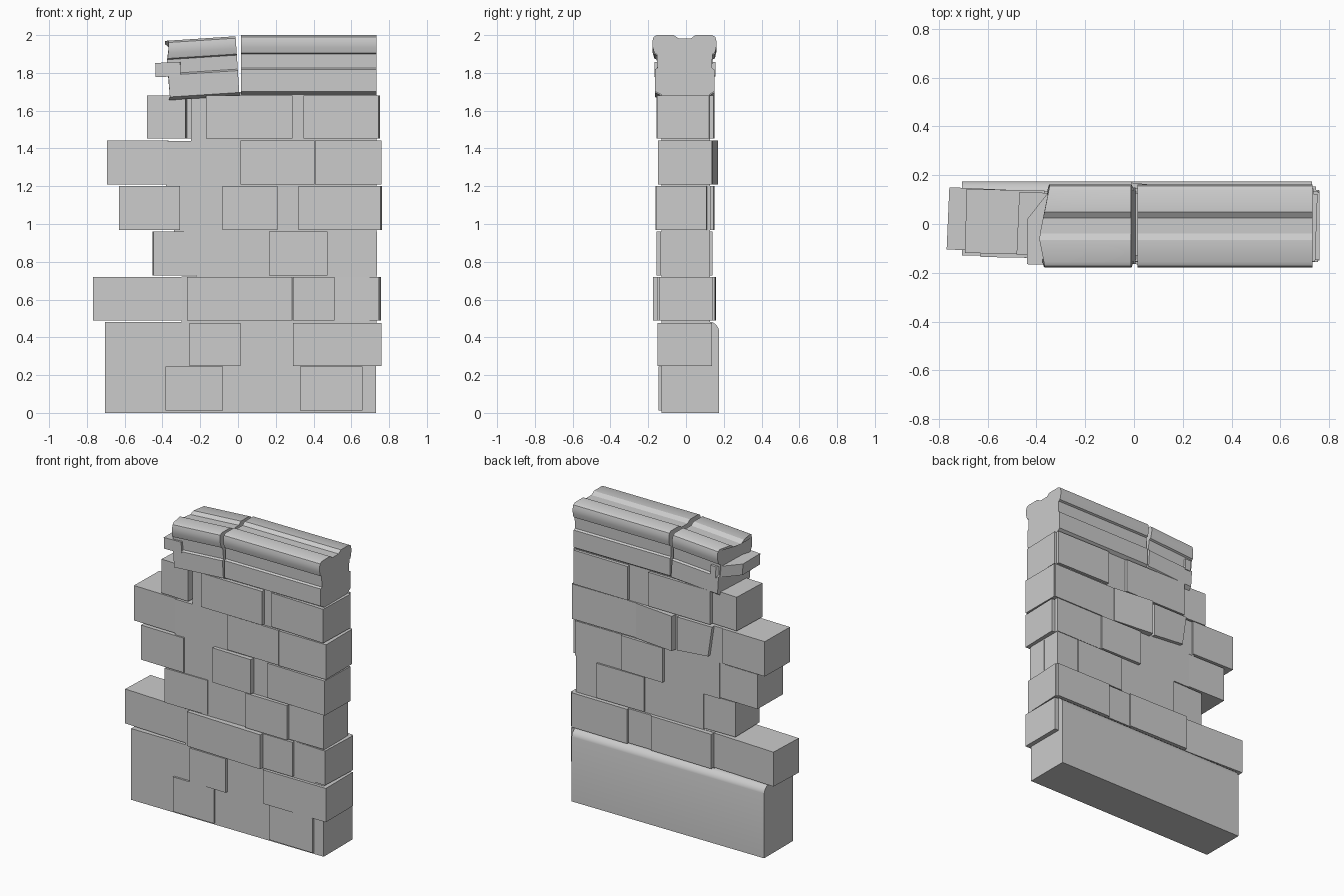
import bpy, bmesh, math
from mathutils import Matrix, Vector

if "Cube" in bpy.data.objects:
    bpy.data.objects.remove(bpy.data.objects["Cube"])


def prism(name, pts, a, b, axis, fix=None):
    """Extrude a 2D outline from a to b along the given axis."""
    place = {'X': lambda p, t: (t, p[0], p[1]),
             'Y': lambda p, t: (p[0], t, p[1]),
             'Z': lambda p, t: (p[0], p[1], t)}[axis]
    bm = bmesh.new()
    lo = [bm.verts.new(place(p, a)) for p in pts]
    hi = [bm.verts.new(place(p, b)) for p in pts]
    n = len(pts)
    bm.faces.new(lo)
    bm.faces.new(hi[::-1])
    for i in range(n):
        j = (i + 1) % n
        bm.faces.new((lo[i], hi[i], hi[j], lo[j]))
    if fix:
        for v in lo:
            fix(v)
    bmesh.ops.recalc_face_normals(bm, faces=bm.faces)
    me = bpy.data.meshes.new(name)
    bm.to_mesh(me)
    bm.free()
    ob = bpy.data.objects.new(name, me)
    bpy.context.collection.objects.link(ob)
    return ob


def turn(ob, centre, rz=0, ry=0):
    c = Vector(centre)
    rot = Matrix.Rotation(math.radians(rz), 4, 'Z') @ Matrix.Rotation(math.radians(ry), 4, 'Y')
    ob.data.transform(Matrix.Translation(c) @ rot @ Matrix.Translation(-c))


def smooth(ob):
    bpy.ops.object.select_all(action='DESELECT')
    ob.select_set(True)
    bpy.context.view_layer.objects.active = ob
    bpy.ops.object.shade_smooth_by_angle(angle=math.radians(32))


# Brick courses: bottom and top heights
ROWS = {1: (.012, .245), 2: (.248, .476), 3: (.488, .72), 4: (.727, .96),
        5: (.967, 1.2), 6: (1.208, 1.443), 7: (1.452, 1.68)}


def brick(name, row, x0, x1, y0, y1, rz=0, ry=0):
    z0, z1 = ROWS[row]
    ob = prism(name, [(x0, y0), (x1, y0), (x1, y1), (x0, y1)], z0, z1, 'Z')
    turn(ob, ((x0 + x1) / 2, (y0 + y1) / 2, (z0 + z1) / 2), rz, ry)


# Plinth with a rounded upper back edge
smooth(prism("plinth", [(-.13, 0), (.175, 0), (.175, .435), (.172, .448), (.163, .462),
                        (.15, .474), (.14, .48), (-.13, .48)], -.705, .73, 'X'))

# Broken wall core, stepped at the left
prism("wall_core", [(-.3, .47), (.732, .47), (.732, 1.7), (-.25, 1.7), (-.25, 1.44),
                    (-.38, 1.44), (-.38, 1.2), (-.34, 1.2), (-.34, .96), (-.22, .96),
                    (-.22, .722), (-.3, .722)], -.13, .128, 'Y')

# Bricks on the broken left edge, full wall depth
for row, x0, x1, y0, y1, rz in [
        (3, -.763, -.27, -.115, .14, -2.5), (4, -.45, -.135, -.138, .12, .6),
        (5, -.627, -.305, -.138, .128, -1), (6, -.69, -.37, -.122, .14, -1.2),
        (7, -.476, -.272, -.13, .128, -2.5)]:
    brick(f"left_brick_{row}", row, x0, x1, y0, y1, rz)

# Bricks wrapping the right end
for row, x0, x1, y0, y1, rz in [
        (2, .29, .76, -.15, .138, 0), (3, .51, .752, -.135, .145, -2.5),
        (5, .325, .758, -.15, .115, -1.5), (6, .408, .76, -.148, .13, 0),
        (7, .352, .748, -.148, .13, -2)]:
    brick(f"end_brick_{row}", row, x0, x1, y0, y1, rz)

# Bricks standing out of the front
for i, (row, x0, x1, y, rz) in enumerate([
        (1, -.385, -.08, -.143, 0), (1, .33, .66, -.143, -.8), (2, -.255, .015, -.15, -.8),
        (3, -.268, .29, -.165, -2), (3, .29, .51, -.15, 0), (4, .165, .475, -.155, -.6),
        (4, .47, .735, -.137, 0), (5, -.08, .21, -.158, -1.5), (6, .015, .405, -.142, -.8),
        (7, -.168, .29, -.155, -.6)]):
    brick(f"front_brick_{i}", row, x0, x1, y, 0, rz)

# Bricks standing out of the back
for i, (row, x0, x1, y, rz) in enumerate([
        (3, .33, .745, .155, -.5), (3, .155, .33, .142, 0), (3, -.30, .155, .155, -1),
        (4, .215, .57, .14, 0), (5, .38, .735, .132, 0), (5, .07, .38, .148, -1),
        (6, .27, .755, .135, 0), (6, -.02, .27, .155, -6), (7, .33, .735, .148, -.8),
        (7, -.285, .18, .148, -.6)]):
    brick(f"back_brick_{i}", row, x0, x1, .02, y, rz)

# Loose slanted back brick
loose = prism("loose_back_brick", [(-.27, 1.235), (-.04, 1.215), (-.04, 1.44), (-.3, 1.44)],
              .02, .152, 'Y')

# Coping section: moulded sides, shallow groove along the top
COPING = [(-.132, 1.685), (-.165, 1.702), (-.165, 1.818), (-.152, 1.826), (-.155, 1.9),
          (-.168, 1.906), (-.176, 1.935), (-.178, 1.965), (-.172, 1.99), (-.155, 2),
          (-.065, 2), (-.038, 1.982), (.025, 1.982), (.05, 2),
          (.138, 2), (.155, 1.99), (.162, 1.965), (.16, 1.935), (.153, 1.906),
          (.14, 1.9), (.137, 1.826), (.15, 1.818), (.15, 1.702), (.125, 1.685)]
smooth(prism("coping_right", COPING, .015, .732, 'X'))


# Broken left coping stone, tilted, with a ragged end
def ragged(v):
    v.co.x += abs(v.co.y + .06) * .2 + max(0, v.co.z - 1.9) * .12


broken = prism("coping_left_broken", COPING, -.392, -.003, 'X', ragged)
turn(broken, (-.003, 0, 1.85), ry=-3.7)
broken.data.transform(Matrix.Translation((0, 0, -.006)))
smooth(broken)

# Exposed stone chunk at the broken end
chunk = prism("coping_chunk", [(-.305, -.168), (-.437, -.165), (-.437, .02), (-.33, .155),
                               (-.29, .155)], 1.78, 1.855, 'Z')
turn(chunk, (-.37, 0, 1.82), ry=-2)
